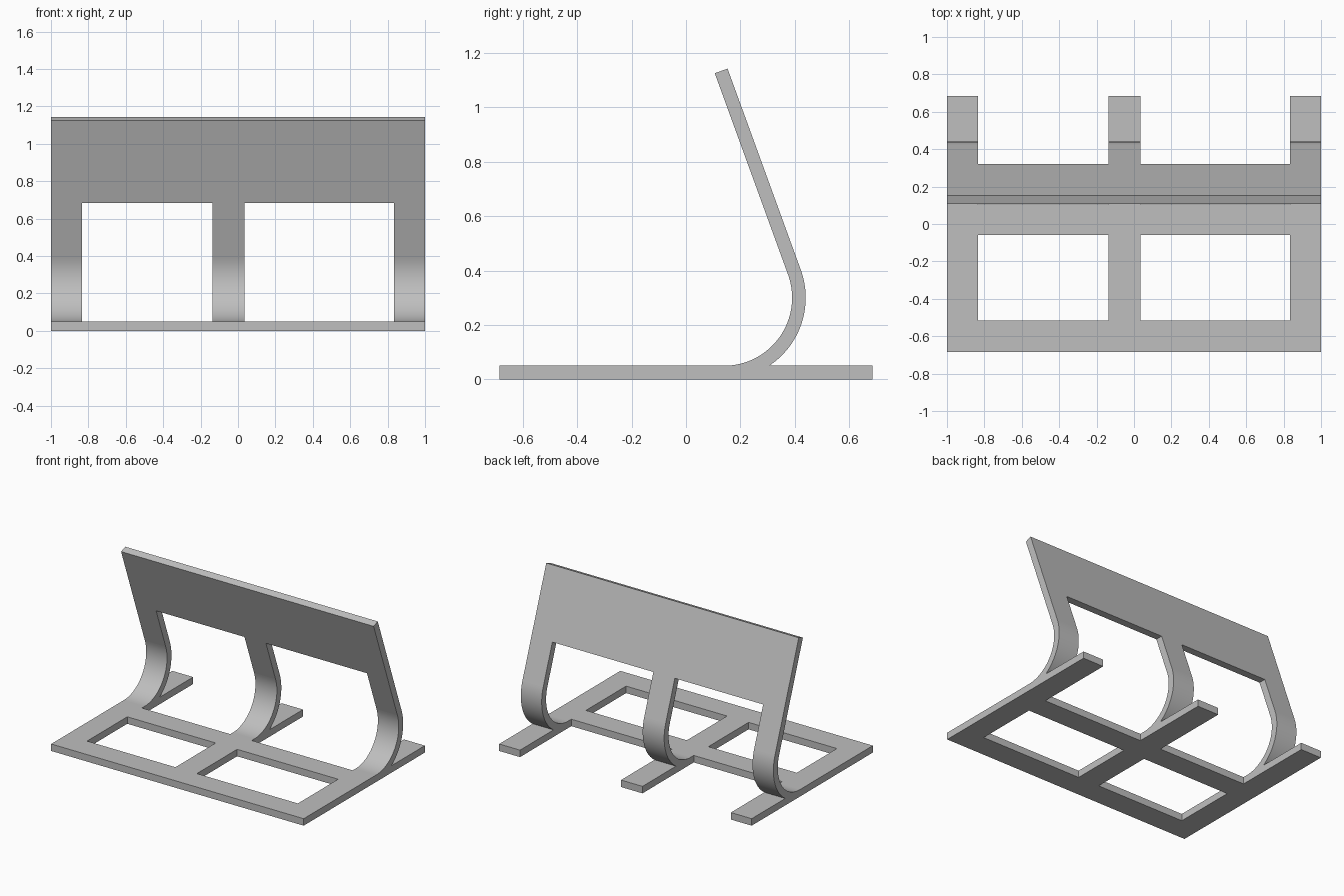
import bpy
import bmesh
from math import asin, cos, sin, pi, radians

cube = bpy.data.objects.get("Cube")
if cube:
    bpy.data.objects.remove(cube, do_unlink=True)

grey = bpy.data.materials.new("plain grey")
grey.use_nodes = True
COLOUR = (0.52, 0.52, 0.52, 1)
grey.diffuse_color = COLOUR
grey.node_tree.nodes["Principled BSDF"].inputs["Base Color"].default_value = COLOUR

HALF_WIDTH, HALF_DEPTH, THICK = 1.0, 0.685, 0.05
BEND_Y, BEND_Z, R_IN, R_OUT = 0.14, 0.30, 0.25, 0.30
LEAN, LENGTH, STEPS = radians(20), 0.787, 32


def arc(radius, start, end):
    angles = [start + (end - start) * i / STEPS for i in range(STEPS + 1)]
    return [(BEND_Y + radius * cos(a), BEND_Z + radius * sin(a)) for a in angles]


def tip(point):
    return (point[0] - LENGTH * sin(LEAN), point[1] + LENGTH * cos(LEAN))


def add_object(name, bm):
    bmesh.ops.recalc_face_normals(bm, faces=bm.faces)
    mesh = bpy.data.meshes.new(name)
    bm.to_mesh(mesh)
    bm.free()
    mesh.materials.append(grey)
    obj = bpy.data.objects.new(name, mesh)
    bpy.context.collection.objects.link(obj)
    return obj


def box_cutter(name, x0, x1, y0, y1, z0, z1):
    bm = bmesh.new()
    bmesh.ops.create_cube(bm, size=1)
    for v in bm.verts:
        v.co = (x1 if v.co.x > 0 else x0, y1 if v.co.y > 0 else y0, z1 if v.co.z > 0 else z0)
    return add_object(name, bm)


def hole_cutter(name, x, z):
    bm = bmesh.new()
    bmesh.ops.create_cone(bm, cap_ends=True, segments=24, radius1=0.024, radius2=0.024, depth=0.6)
    for v in bm.verts:
        v.co = (x + v.co.x, 0.25 + v.co.z, z + v.co.y)
    return add_object(name, bm)


# Side profile: flat base, curved bend and leaning back panel
outer = arc(R_OUT, asin((THICK - BEND_Z) / R_OUT), LEAN)
inner = arc(R_IN, LEAN, -pi / 2)
profile = [(-HALF_DEPTH, 0), (HALF_DEPTH, 0), (HALF_DEPTH, THICK)]
profile += outer + [tip(outer[-1]), tip(inner[0])] + inner + [(-HALF_DEPTH, THICK)]

bm = bmesh.new()
side = bm.faces.new([bm.verts.new((-HALF_WIDTH, y, z)) for y, z in profile])
swept = bmesh.ops.extrude_face_region(bm, geom=[side])["geom"]
bmesh.ops.translate(bm, vec=(2 * HALF_WIDTH, 0, 0),
                    verts=[g for g in swept if isinstance(g, bmesh.types.BMVert)])
# Only the short strips of the bend are smooth
for face in bm.faces:
    if len(face.verts) == 4:
        ys = [v.co.y for v in face.verts]
        zs = [v.co.z for v in face.verts]
        face.smooth = max(max(ys) - min(ys), max(zs) - min(zs)) < 0.04 and min(zs) > 0.0499
stand = add_object("stand_frame", bm)

# Openings between the three legs, in the base and behind the middle bar
cutters = []
for x0, x1 in ((-0.835, -0.135), (0.035, 0.835)):
    cutters.append(box_cutter("base_window_cutter", x0, x1, -0.515, -0.06, -0.1, 0.1))
    cutters.append(box_cutter("leg_gap_cutter", x0, x1, 0.105, 0.9, -0.1, 0.684))

# Screw holes in the back panel
for x in (-0.905, 0.06):
    cutters.append(hole_cutter("screw_hole_cutter", x, 0.825))

bpy.context.view_layer.objects.active = stand
for cutter in cutters:
    cutter.hide_render = True
    cut = stand.modifiers.new(cutter.name, "BOOLEAN")
    cut.operation = "DIFFERENCE"
    cut.solver = "EXACT"
    cut.object = cutter
    bpy.ops.object.modifier_apply(modifier=cut.name)
    bpy.data.objects.remove(cutter, do_unlink=True)
